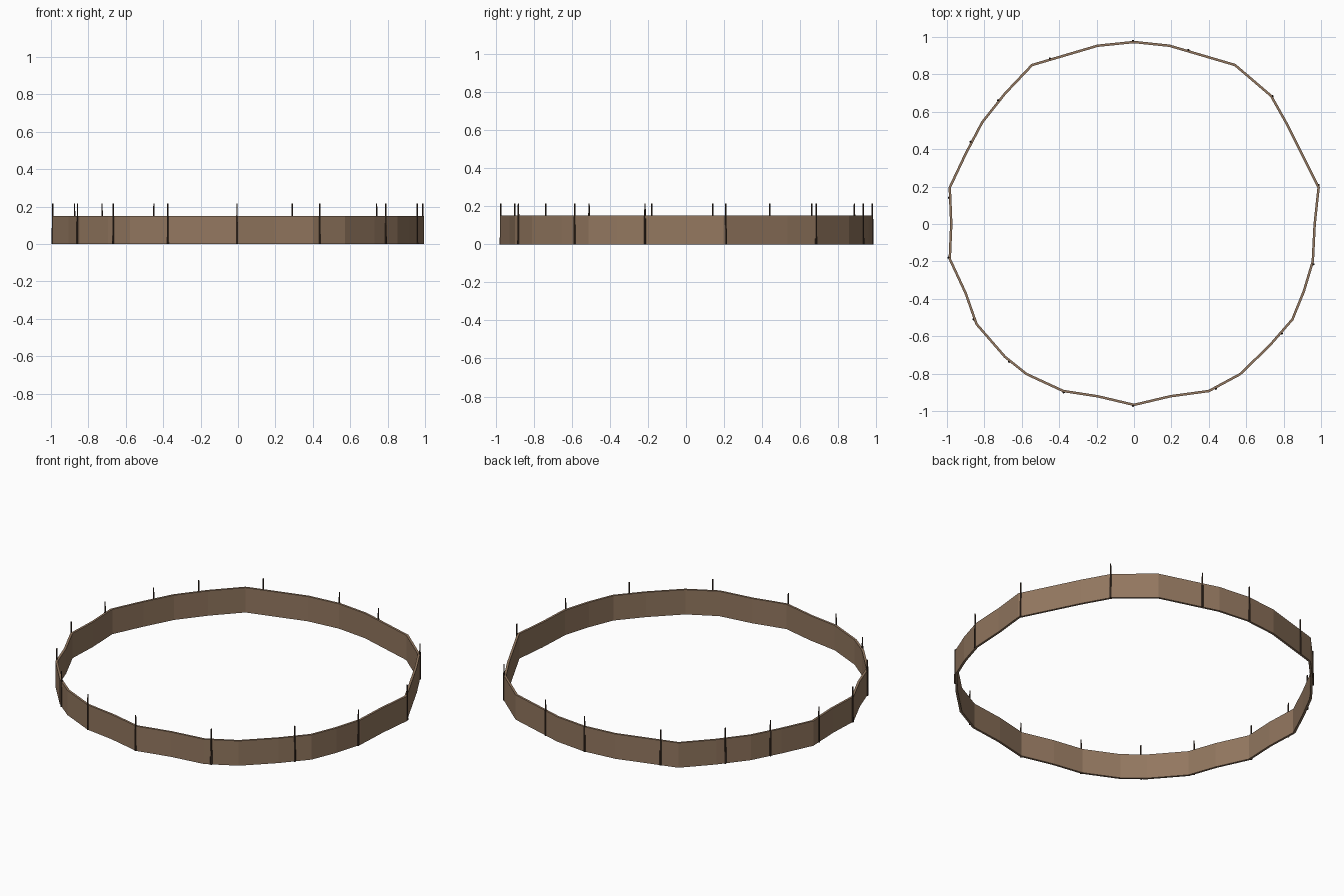
import bpy, bmesh, math
from mathutils import Vector

if "Cube" in bpy.data.objects:
    bpy.data.objects.remove(bpy.data.objects["Cube"])

HEIGHT, HALF = 0.15, 0.0065


def material(name, col):
    m = bpy.data.materials.new(name)
    m.diffuse_color = (*col, 1)
    m.use_nodes = True
    m.node_tree.nodes["Principled BSDF"].inputs["Base Color"].default_value = m.diffuse_color
    return m


panel_mat = material("brown_panel", (0.29, 0.185, 0.115))
post_mat = material("dark_post", (0.05, 0.03, 0.02))

# Clockwise fence path seen from above
path = [Vector(p) for p in [
    (0, .973), (.19, .953), (.54, .85), (.733, .685), (.82, .53), (.987, .195),
    (.966, 0), (.956, -.2), (.908, -.36), (.847, -.51), (.725, -.65),
    (.567, -.803), (.40, -.893), (.195, -.921), (0, -.967), (-.195, -.921),
    (-.378, -.893), (-.575, -.802), (-.69, -.71), (-.842, -.535), (-.90, -.37),
    (-.985, -.187), (-.977, 0), (-.985, .195), (-.90, .375), (-.812, .543),
    (-.69, .697), (-.545, .85), (-.195, .953)]]
# Post spots, snapped to the path below
spots = [(-.99, .14), (-.875, .44), (-.725, .66), (-.45, .885), (-.005, .975),
         (.29, .93), (.735, .68), (.99, .21), (.957, -.215), (.79, -.585),
         (.44, -.885), (-.005, -.97), (-.375, -.895), (-.67, -.74),
         (-.86, -.51), (-.985, -.18)]
n = len(path)


def normal(a, b):
    d = (b - a).normalized()
    return Vector((-d.y, d.x))


def finish(name, bm, mat):
    bmesh.ops.recalc_face_normals(bm, faces=bm.faces)
    me = bpy.data.meshes.new(name)
    bm.to_mesh(me)
    bm.free()
    me.materials.append(mat)
    ob = bpy.data.objects.new(name, me)
    bpy.context.collection.objects.link(ob)
    return ob


# Fence wall: mitred rectangular section swept round the path
bm = bmesh.new()
rings = []
for i, p in enumerate(path):
    n1, n2 = normal(path[i - 1], p), normal(p, path[(i + 1) % n])
    m = (n1 + n2).normalized()
    m *= HALF / m.dot(n1)
    rings.append([bm.verts.new((*(p + m * s), z))
                  for s, z in ((1, 0), (1, HEIGHT), (-1, HEIGHT), (-1, 0))])
for i in range(n):
    a, b = rings[i], rings[(i + 1) % n]
    for k in range(4):
        bm.faces.new((a[k], a[(k + 1) % 4], b[(k + 1) % 4], b[k]))
finish("fence_wall", bm, panel_mat)

# Slender tapered posts on the outside of the wall
for k, s in enumerate(spots):
    s = Vector(s)
    best = None
    for i in range(n):
        a, b = path[i], path[(i + 1) % n]
        t = max(0, min(1, (s - a).dot(b - a) / (b - a).length_squared))
        q = a.lerp(b, t)
        if best is None or (q - s).length < best[0]:
            best = ((q - s).length, q, normal(a, b))
    pos = best[1] + best[2] * 0.0065
    bm = bmesh.new()
    bmesh.ops.create_cone(bm, cap_ends=True, segments=6, radius1=0.0065,
                          radius2=0.0035, depth=0.215)
    bmesh.ops.translate(bm, verts=bm.verts, vec=(pos.x, pos.y, 0.1075))
    finish(f"fence_post_{k + 1}", bm, post_mat)
